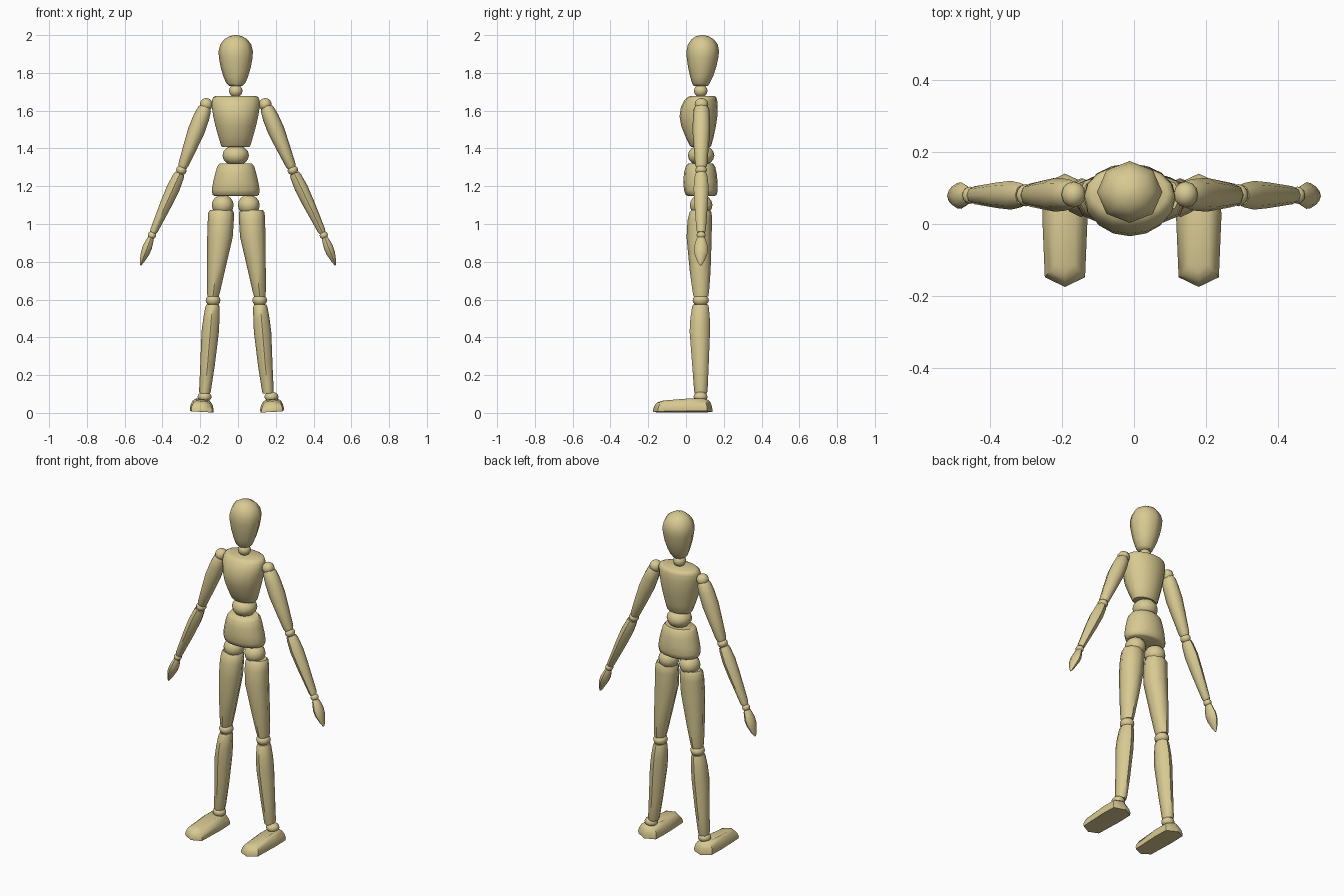
import bpy, bmesh, math
from mathutils import Vector

if "Cube" in bpy.data.objects:
    bpy.data.objects.remove(bpy.data.objects["Cube"])

wood = bpy.data.materials.new("pale_wood")
wood.diffuse_color = (0.69, 0.59, 0.29, 1)
wood.use_nodes = True
wood.node_tree.nodes["Principled BSDF"].inputs["Base Color"].default_value = wood.diffuse_color
CX, CY = -0.012, 0.078          # body axis


def finish(name, bm, angle=50):
    bmesh.ops.recalc_face_normals(bm, faces=bm.faces)
    me = bpy.data.meshes.new(name)
    bm.to_mesh(me)
    bm.free()
    me.materials.append(wood)
    ob = bpy.data.objects.new(name, me)
    bpy.context.collection.objects.link(ob)
    bpy.ops.object.select_all(action='DESELECT')
    ob.select_set(True)
    bpy.context.view_layer.objects.active = ob
    bpy.ops.object.shade_smooth_by_angle(angle=math.radians(angle))
    return ob


def skin(name, rings, angle=50):
    """Bridge equal-length point rings and cap both ends."""
    bm = bmesh.new()
    vs = [[bm.verts.new(p) for p in r] for r in rings]
    n = len(vs[0])
    for a, b in zip(vs, vs[1:]):
        for i in range(n):
            j = (i + 1) % n
            bm.faces.new((a[i], a[j], b[j], b[i]))
    bm.faces.new(vs[0])
    bm.faces.new(vs[-1])
    return finish(name, bm, angle)


def ring(c, rx, ry, n, tilt=0.0):
    ax = Vector((math.cos(tilt), 0, math.sin(tilt)))
    return [Vector(c) + ax * (rx * math.cos(2 * math.pi * i / n))
            + Vector((0, ry * math.sin(2 * math.pi * i / n), 0)) for i in range(n)]


def stack(name, rows, n):
    """Body part from rows (z, half width, front y, back y)."""
    return skin(name, [ring((CX, (f + b) / 2, z), rx, (b - f) / 2, n) for z, rx, f, b in rows])


def leg_part(name, rows):
    """Leg part from rows (z, x min, x max, y min, y max)."""
    return skin(name, [ring(((a + b) / 2, (f + k) / 2, z), (b - a) / 2, (k - f) / 2, 8)
                       for z, a, b, f, k in rows])


def arm_part(name, p0, p1, rows):
    """Tapered arm part between two points, rows (t, rx, ry)."""
    p0, p1 = Vector(p0), Vector(p1)
    d = p0 - p1
    tilt = -math.atan2(d.x, d.z)
    return skin(name, [ring(p0.lerp(p1, t), rx, ry, 8, tilt) for t, rx, ry in rows])


def ball(name, c, rx, ry, rz, tilt=0.0):
    bm = bmesh.new()
    bmesh.ops.create_uvsphere(bm, u_segments=12, v_segments=8, radius=1)
    for v in bm.verts:
        x, y, z = v.co.x * rx, v.co.y * ry, v.co.z * rz
        v.co = Vector(c) + Vector((x * math.cos(tilt) - z * math.sin(tilt), y,
                                   x * math.sin(tilt) + z * math.cos(tilt)))
    return finish(name, bm, 80)


# Head, neck, torso
stack("head", [(1.73, .034, .042, .115), (1.745, .05, .032, .125), (1.78, .065, .022, .143),
               (1.83, .080, .011, .160), (1.88, .089, .004, .171), (1.915, .091, .003, .175),
               (1.95, .082, .010, .168), (1.977, .062, .028, .148), (1.993, .036, .05, .122),
               (2.0, .01, .077, .096)], 8)
ball("neck_joint", (CX, CY, 1.705), .036, .036, .034)
stack("chest", [(1.408, .072, .027, .128), (1.416, .078, .02, .134), (1.46, .091, -.002, .146),
                (1.52, .108, -.026, .159), (1.57, .119, -.034, .166), (1.62, .127, -.027, .168),
                (1.655, .126, -.008, .165), (1.672, .119, .008, .159), (1.678, .106, .025, .148)], 16)
ball("waist_joint", (CX, .08, 1.363), .07, .07, .055)
stack("pelvis", [(1.148, .112, .012, .152), (1.155, .123, -.002, .163), (1.18, .127, -.011, .168),
                 (1.22, .120, -.014, .168), (1.27, .108, -.011, .162), (1.305, .098, -.002, .154),
                 (1.32, .085, .012, .142)], 16)

# Legs: shift moves mirrored coordinates to each side
for side, s, m in (("left", -1, -.010), ("right", 1, -.007)):
    def X(a, b, s=s, m=m):
        return tuple(sorted((m + s * a, m + s * b)))

    ball(side + "_hip_joint", (CX + s * .069, .08, 1.10), .058, .06, .055)
    leg_part(side + "_thigh", [(.617, *X(.092, .152), .04, .118), (.64, *X(.085, .154), .035, .122),
                               (.75, *X(.060, .154), .02, .13), (.93, *X(.018, .153), .003, .136),
                               (1.02, *X(.012, .15), .008, .137), (1.06, *X(.012, .148), .018, .136),
                               (1.075, *X(.02, .138), .03, .128)])
    ball(side + "_knee_joint", (m + s * .122, .078, .596), .039, .043, .032)
    leg_part(side + "_shin", [(.102, *X(.138, .193), .046, .11), (.115, *X(.134, .196), .043, .114),
                              (.25, *X(.113, .190), .033, .12), (.43, *X(.091, .183), .019, .127),
                              (.50, *X(.088, .174), .023, .126), (.56, *X(.087, .163), .032, .121),
                              (.573, *X(.092, .157), .038, .117)])
    fx = m + s * (.182 if s < 0 else .187)
    ball(side + "_ankle_joint", (m + s * (.167 if s < 0 else .184), .077, .085), .037, .037, .028)

    # Foot: long eight-sided outline, domed and slightly tilted outwards
    outline = [(0, -.175), (.056, -.148), (.063, .02), (.06, .112), (.0, .14),
               (-.06, .112), (-.063, .02), (-.056, -.148)]
    rows = [(.003, .97, 1), (.018, 1, 1), (.04, .92, .96), (.058, .76, .9), (.07, .5, .78)]
    rings = []
    for z, kx, ky in rows:
        r = []
        for x, y in outline:
            yy = .01 + (y - .01) * ky
            zz = z * (.86 if y < -.1 else 1.0) + max(0, s * x * .07 + .002)
            r.append((fx + x * kx, yy, zz))
        rings.append(r)
    skin(side + "_foot", rings)

    # Arms
    sh = (CX + s * .156, .082, 1.633)
    el = (-.005 + s * .295, .08, 1.285)
    wr = (-.001 + s * .455, .08, .94)
    tip = (s * .516, .078, .782)
    tilt = s * .43
    ball(side + "_shoulder_joint", sh, .034, .036, .034)
    arm_part(side + "_upper_arm", sh, el, [(.02, .024, .032), (.07, .036, .041), (.2, .043, .045),
                                           (.4, .045, .047), (.65, .037, .04), (.92, .027, .032),
                                           (.96, .022, .026)])
    ball(side + "_elbow_joint", el, .028, .031, .025, tilt)
    arm_part(side + "_forearm", el, wr, [(.05, .025, .03), (.1, .03, .034), (.27, .035, .04),
                                         (.5, .032, .036), (.92, .021, .025), (.96, .017, .02)])
    ball(side + "_wrist_joint", wr, .022, .024, .02, tilt)
    arm_part(side + "_hand", wr, tip, [(.06, .012, .018), (.13, .018, .025), (.4, .025, .037),
                                       (.6, .023, .035), (.85, .013, .02), (1, .004, .005)])
